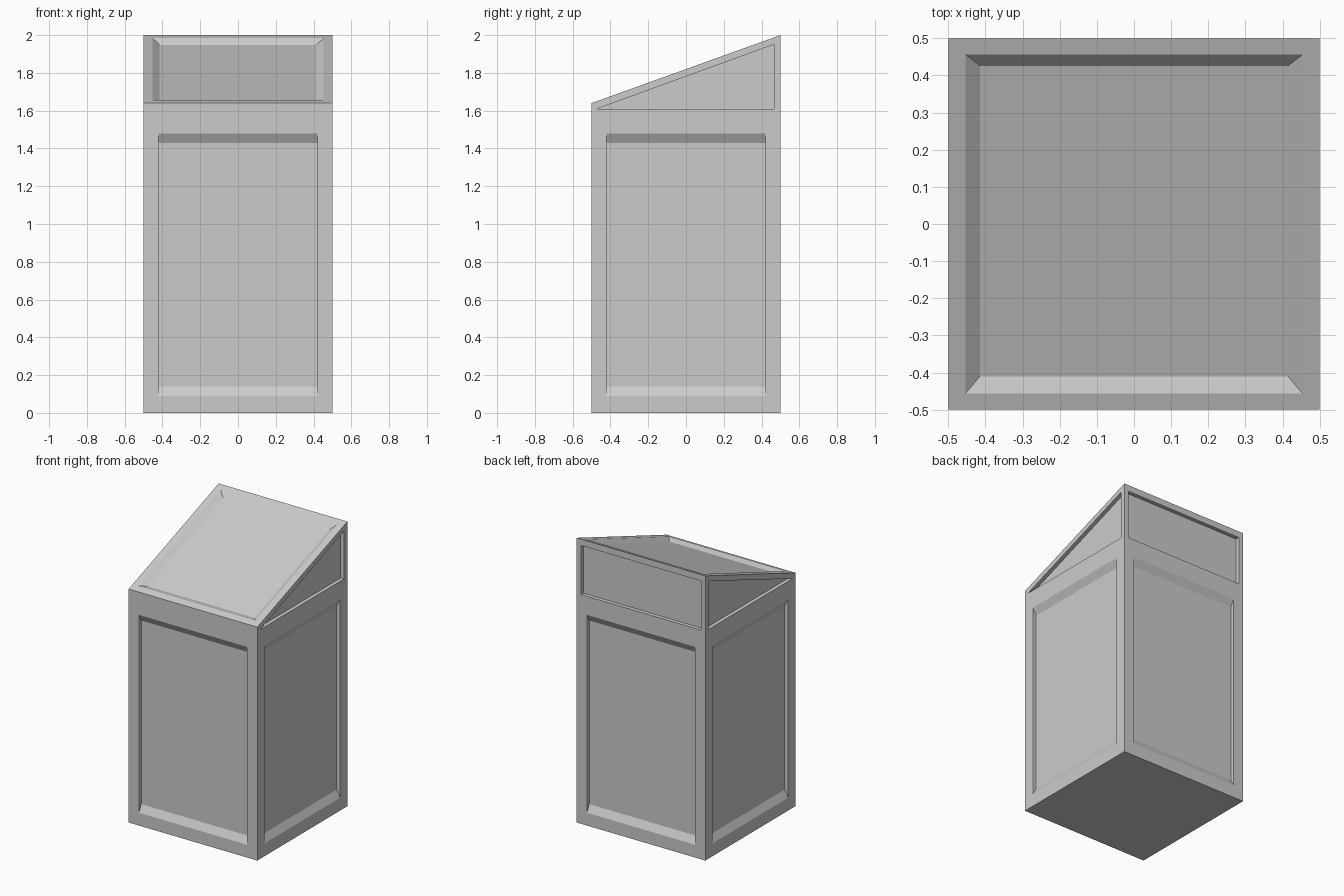
import bpy, bmesh, math
from mathutils import Vector, Matrix

if "Cube" in bpy.data.objects:
    bpy.data.objects.remove(bpy.data.objects["Cube"])

FRONT, BACK = 1.64, 2.0          # height of the front and back edges
DEPTH = 0.027                    # depth of the side recesses


def loft(bm, rings):
    """Closed solid through equal-length rings of points."""
    loops = [[bm.verts.new(p) for p in r] for r in rings]
    n = len(loops[0])
    bm.faces.new(loops[0])
    bm.faces.new(loops[-1])
    for a, b in zip(loops, loops[1:]):
        for i in range(n):
            j = (i + 1) % n
            bm.faces.new((a[i], a[j], b[j], b[i]))


def make(name, bm):
    bmesh.ops.recalc_face_normals(bm, faces=bm.faces)
    mesh = bpy.data.meshes.new(name)
    bm.to_mesh(mesh)
    bm.free()
    ob = bpy.data.objects.new(name, mesh)
    bpy.context.collection.objects.link(ob)
    return ob


def recess(bm, frame, outer, inner, depth):
    """Cutter: frame maps (u, v, outward) to the world."""
    loft(bm, [[frame @ Vector((u, v, 0.02)) for u, v in outer],
              [frame @ Vector((u, v, 0)) for u, v in outer],
              [frame @ Vector((u, v, -depth)) for u, v in inner]])


def rect(w, low, high):
    return [(-w, low), (w, low), (w, high), (-w, high)]


def side_frame(angle):
    # u along the wall, v up, w outward; angle 0 is the front
    m = Matrix(((1, 0, 0, 0), (0, 0, -1, -0.5), (0, 1, 0, 0), (0, 0, 0, 1)))
    return Matrix.Rotation(math.radians(angle), 4, 'Z') @ m


# Body: side profile extruded across x
profile = [(-0.5, 0), (0.5, 0), (0.5, BACK), (-0.5, FRONT)]
bm = bmesh.new()
loft(bm, [[(x, y, z) for y, z in profile] for x in (-0.5, 0.5)])
body = make("panelled_box", bm)

cut = bmesh.new()
# Tall panels, with sloping top and bottom walls
for a in (0, 90, 180, 270):
    recess(cut, side_frame(a), rect(0.42, 0.09, 1.48), rect(0.42, 0.14, 1.43), DEPTH)
# Triangular panels on the sides and upper back panel
for a, s in ((90, 1), (270, -1)):
    tri = [(-0.47 * s, 1.61), (0.465 * s, 1.61), (0.465 * s, 1.95)]
    recess(cut, side_frame(a), tri, tri, DEPTH)
back = rect(0.465, 1.61, 1.955)
recess(cut, side_frame(180), back, back, DEPTH)
# Sloping lid panel
h = math.hypot(1, BACK - FRONT) / 2
lid = (Matrix.Translation((0, 0, (FRONT + BACK) / 2))
       @ Matrix.Rotation(math.atan(BACK - FRONT), 4, 'X'))
recess(cut, lid, rect(0.453, -h + 0.047, h - 0.047),
       rect(0.415, -h + 0.087, h - 0.087), 0.023)
cutter = make("recess_cutter", cut)
cutter.hide_render = True

# Carve the recesses and drop the cutter
mod = body.modifiers.new("recesses", 'BOOLEAN')
mod.operation = 'DIFFERENCE'
mod.solver = 'EXACT'
mod.object = cutter
bpy.context.view_layer.objects.active = body
bpy.ops.object.modifier_apply(modifier=mod.name)
bpy.data.objects.remove(cutter)
